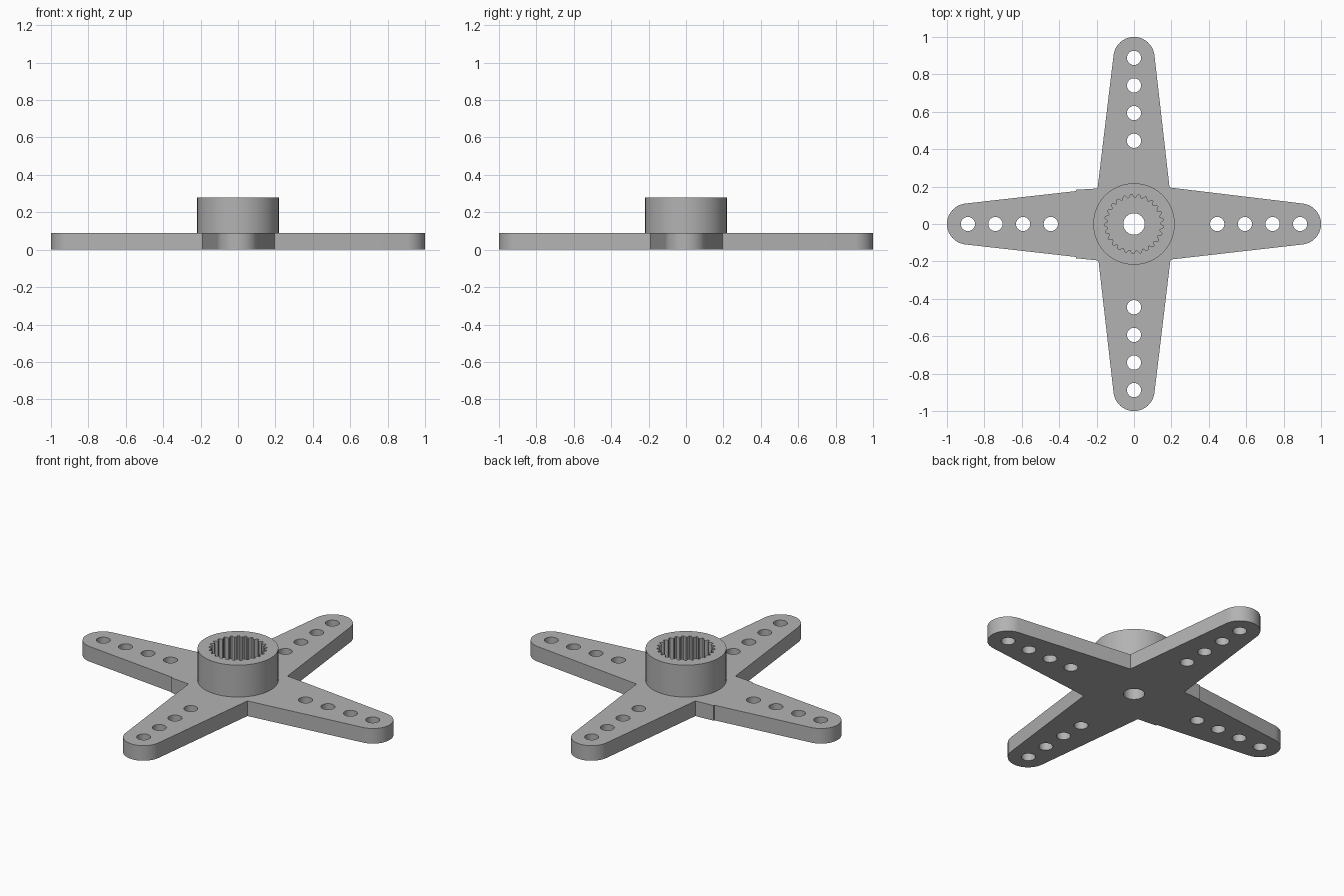
import bpy, bmesh
from math import sin, cos, pi, atan2

cube = bpy.data.objects.get("Cube")
if cube:
    bpy.data.objects.remove(cube)

PLATE_TOP, HUB_TOP = 0.09, 0.28
TIP_CENTRE, TIP_R = 0.89, 0.11
TEETH = 25

grey = bpy.data.materials.new("grey plastic")
grey.use_nodes = True
colour = (0.45, 0.45, 0.45, 1)
grey.diffuse_color = colour
grey.node_tree.nodes["Principled BSDF"].inputs["Base Color"].default_value = colour


def circle(r, x=0, y=0, n=48):
    return [(x + r * cos(2 * pi * i / n), y + r * sin(2 * pi * i / n)) for i in range(n)]


def turn(p, k):
    """Rotate a point by k quarter turns."""
    a = k * pi / 2
    return (p[0] * cos(a) - p[1] * sin(a), p[0] * sin(a) + p[1] * cos(a))


def extrude(name, loops, z0, z1):
    """Solid from an outer loop and hole loops."""
    curve = bpy.data.curves.new(name, 'CURVE')
    curve.dimensions = '2D'
    curve.fill_mode = 'BOTH'
    curve.extrude = (z1 - z0) / 2
    for loop in loops:
        spline = curve.splines.new('POLY')
        spline.points.add(len(loop) - 1)
        for point, (x, y) in zip(spline.points, loop):
            point.co = (x, y, 0, 1)
        spline.use_cyclic_u = True
    temp = bpy.data.objects.new(name + "_outline", curve)
    bpy.context.collection.objects.link(temp)
    graph = bpy.context.evaluated_depsgraph_get()
    mesh = bpy.data.meshes.new_from_object(temp.evaluated_get(graph))
    bpy.data.objects.remove(temp)
    bm = bmesh.new()
    bm.from_mesh(mesh)
    bmesh.ops.remove_doubles(bm, verts=bm.verts, dist=0.0001)
    bmesh.ops.translate(bm, verts=bm.verts, vec=(0, 0, (z0 + z1) / 2))
    bmesh.ops.recalc_face_normals(bm, faces=bm.faces)
    bm.to_mesh(mesh)
    bm.free()
    mesh.materials.clear()
    mesh.materials.append(grey)
    obj = bpy.data.objects.new(name, mesh)
    bpy.context.collection.objects.link(obj)
    bpy.ops.object.select_all(action='DESELECT')
    obj.select_set(True)
    bpy.context.view_layer.objects.active = obj
    bpy.ops.object.shade_smooth_by_angle(angle=pi / 6)
    return obj


# Four tapered arms with rounded tips, joined in one outline
outline = []
lean = atan2(0.08, 0.71)
for k in range(4):
    arm = [(0.195, -0.19)]
    if k == 2:
        arm += [(0.31, -0.183), (0.31, -0.176)]
    span = pi / 2 - lean
    arm += [(TIP_CENTRE + TIP_R * cos(a), TIP_R * sin(a))
            for a in (span * (i / 10 - 1) for i in range(21))]
    if k == 2:
        arm += [(0.31, 0.176), (0.31, 0.183)]
    outline += [turn(p, k) for p in arm]

# Screw hole and four linkage holes in each arm
holes = [circle(0.057)]
for k in range(4):
    for d in (0.445, 0.593, 0.741, 0.888):
        holes.append(circle(0.038, *turn((d, 0), k), n=32))
extrude("arm_plate", [outline] + holes, 0, PLATE_TOP)

# Hub with a toothed socket
socket = []
for i in range(TEETH):
    for step, r in ((0, 0.141), (0.2, 0.141), (0.5, 0.158), (0.7, 0.158)):
        a = 2 * pi * (i + step) / TEETH
        socket.append((r * cos(a), r * sin(a)))
extrude("splined_hub", [circle(0.218, n=64), socket], PLATE_TOP, HUB_TOP)
